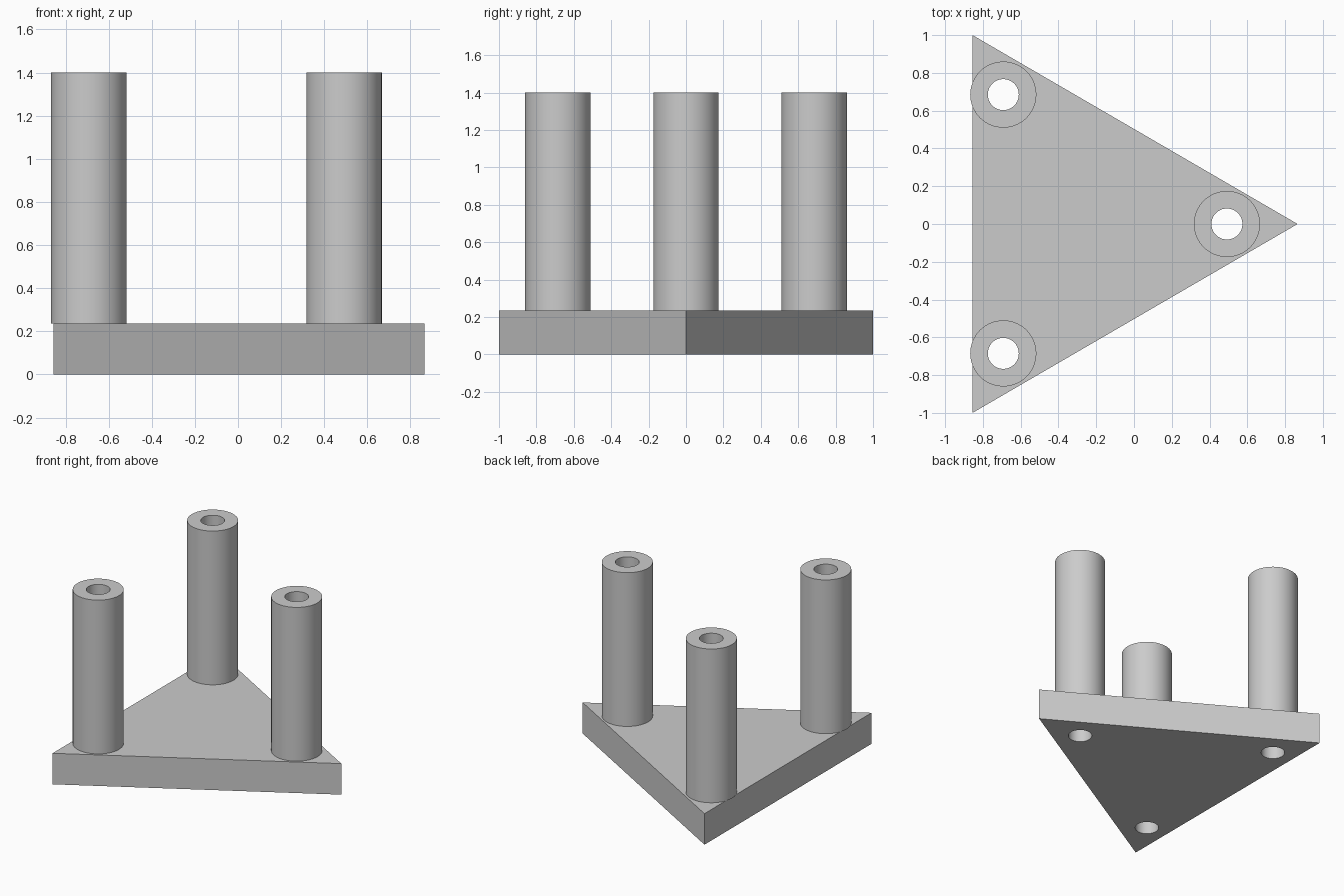
import bpy
import bmesh
import math

PLATE_TOP, TUBE_TOP = 0.235, 1.4
OUTER, BORE, SIDES = 0.175, 0.082, 64
TUBES = {"left_front": (-0.692, -0.685), "left_back": (-0.692, 0.685), "tip": (0.492, 0)}

cube = bpy.data.objects.get("Cube")
if cube:
    bpy.data.objects.remove(cube, do_unlink=True)

grey = bpy.data.materials.new("light grey")
grey.use_nodes = True
grey.diffuse_color = (0.6, 0.6, 0.6, 1)
grey.node_tree.nodes["Principled BSDF"].inputs["Base Color"].default_value = (0.6, 0.6, 0.6, 1)


def finish(bm, name):
    bmesh.ops.recalc_face_normals(bm, faces=bm.faces)
    mesh = bpy.data.meshes.new(name)
    bm.to_mesh(mesh)
    bm.free()
    mesh.materials.append(grey)
    obj = bpy.data.objects.new(name, mesh)
    bpy.context.collection.objects.link(obj)
    return obj


def select(obj):
    bpy.ops.object.select_all(action='DESELECT')
    obj.select_set(True)
    bpy.context.view_layer.objects.active = obj


def ring(bm, centre, radius, z):
    x, y = centre
    angles = [math.tau * i / SIDES for i in range(SIDES)]
    return [bm.verts.new((x + radius * math.cos(a), y + radius * math.sin(a), z)) for a in angles]


def bridge(bm, a, b):
    for i in range(SIDES):
        j = (i + 1) % SIDES
        bm.faces.new((a[i], a[j], b[j], b[i]))


# Triangular base plate
bm = bmesh.new()
corners = [bm.verts.new((x, y, 0)) for x, y in ((0.866, 0), (-0.855, 1), (-0.855, -1))]
face = bm.faces.new(corners)
extruded = bmesh.ops.extrude_face_region(bm, geom=[face])["geom"]
bmesh.ops.translate(bm, vec=(0, 0, PLATE_TOP),
                    verts=[v for v in extruded if isinstance(v, bmesh.types.BMVert)])
plate = finish(bm, "base_plate")

# Bores through the plate
bm = bmesh.new()
for centre in TUBES.values():
    low, high = ring(bm, centre, BORE, -0.1), ring(bm, centre, BORE, PLATE_TOP + 0.1)
    bridge(bm, low, high)
    bm.faces.new(low)
    bm.faces.new(high)
cutter = finish(bm, "bore_cutter")
cutter.hide_render = True
cut = plate.modifiers.new("bores", 'BOOLEAN')
cut.operation = 'DIFFERENCE'
cut.solver = 'EXACT'
cut.object = cutter
select(plate)
bpy.ops.object.modifier_apply(modifier=cut.name)
bpy.data.objects.remove(cutter, do_unlink=True)
bpy.ops.object.shade_smooth_by_angle(angle=math.radians(30))

# Hollow upright tubes, closed around a square wall section
for name, centre in TUBES.items():
    bm = bmesh.new()
    section = ((OUTER, PLATE_TOP), (OUTER, TUBE_TOP), (BORE, TUBE_TOP), (BORE, PLATE_TOP))
    rings = [ring(bm, centre, r, z) for r, z in section]
    for i, loop in enumerate(rings):
        bridge(bm, loop, rings[(i + 1) % len(rings)])
    select(finish(bm, name + "_tube"))
    bpy.ops.object.shade_smooth_by_angle(angle=math.radians(30))
